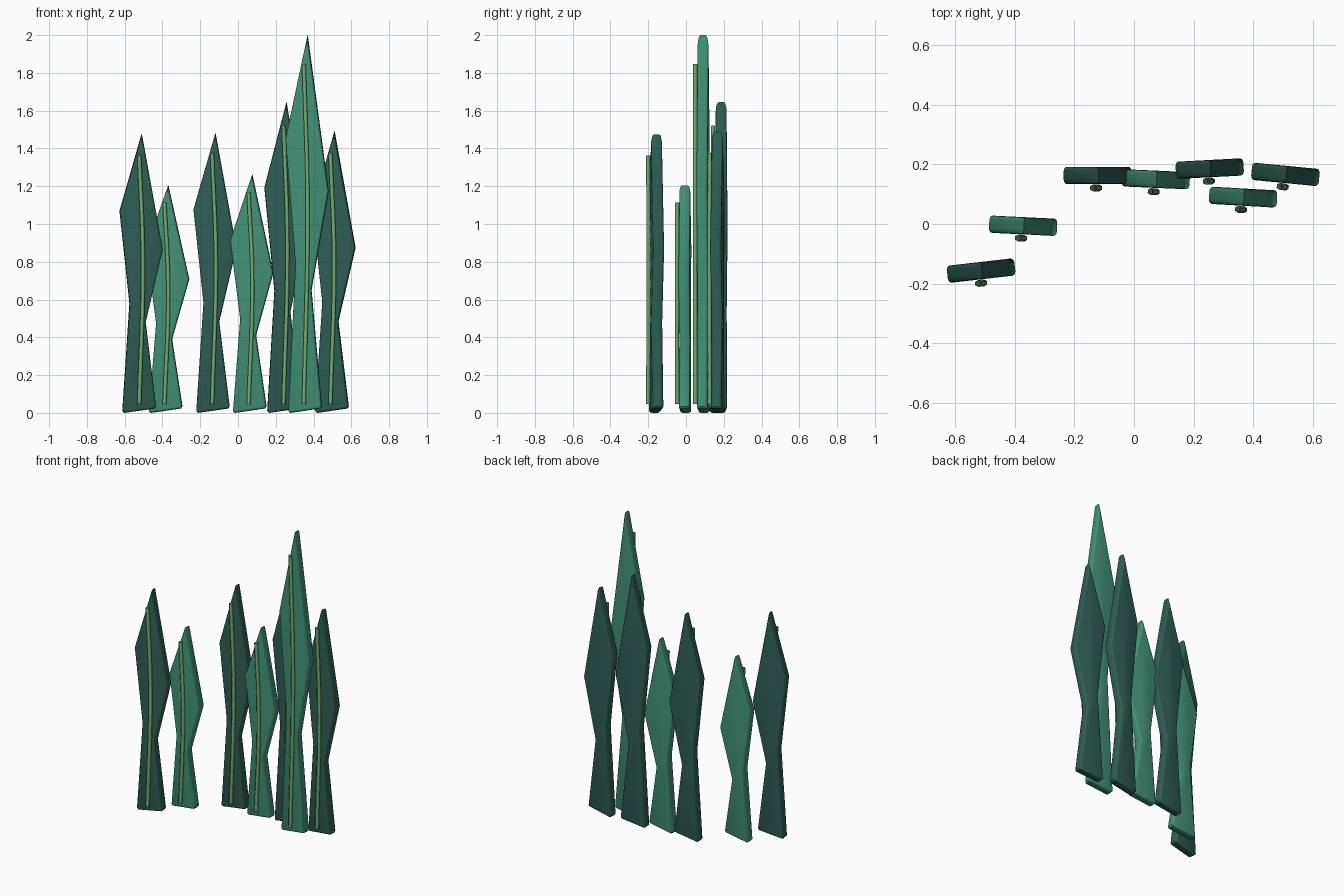
import bpy, bmesh, math
from mathutils import Vector, Matrix

cube = bpy.data.objects.get("Cube")
if cube:
    bpy.data.objects.remove(cube, do_unlink=True)


def material(name, rgb):
    m = bpy.data.materials.new(name)
    m.use_nodes = True
    colour = (*rgb, 1)
    m.diffuse_color = colour
    m.node_tree.nodes["Principled BSDF"].inputs["Base Color"].default_value = colour
    return m


DARK = material("dark green", (0.028, 0.112, 0.090))
LIGHT = material("sea green", (0.054, 0.285, 0.180))
RIB = material("pale green", (0.165, 0.420, 0.175))

HALF = 0.029       # half the blade thickness
ROUND = 0.011      # inset of the rounded rim
DEPTH = 0.015      # depth of the rounded rim
STEPS = 3


def outline(h):
    """Leaf outline, counter-clockwise seen from the front."""
    pts = [(-0.102, 0.010), (-0.092, 0.0), (0.067, 0.023), (0.075, 0.034),
           (0.020, 0.325 * h), (0.111, 0.587 * h), (0, h),
           (-0.117, 0.725 * h), (-0.064, 0.393 * h)]
    return [Vector(p) for p in pts]


def inset(pts, d):
    """Move every edge of the outline inwards by d, with mitred corners."""
    result = []
    for i, p in enumerate(pts):
        a = (p - pts[i - 1]).normalized()
        b = (pts[(i + 1) % len(pts)] - p).normalized()
        na, nb = Vector((-a.y, a.x)), Vector((-b.y, b.x))
        result.append(p + (na + nb) * d / (1 + na.dot(nb)))
    return result


def blade(name, h, mat, place):
    # rings from the front face to the back face, rounded at both rims
    bm = bmesh.new()
    front = []
    for s in range(STEPS + 1):
        a = math.pi / 2 * s / STEPS
        front.append((ROUND * (1 - math.sin(a)), -HALF + DEPTH * (1 - math.cos(a))))
    layers = front + [(d, -y) for d, y in reversed(front)]
    rings = []
    for d, y in layers:
        rings.append([bm.verts.new((p.x, y, p.y)) for p in inset(outline(h), d)])
    bm.faces.new(rings[0])
    bm.faces.new(rings[-1][::-1])
    n = len(rings[0])
    for r, q in zip(rings, rings[1:]):
        for i in range(n):
            j = (i + 1) % n
            bm.faces.new((r[i], q[i], q[j], r[j]))
    bmesh.ops.recalc_face_normals(bm, faces=bm.faces)
    mesh = bpy.data.meshes.new(name)
    bm.to_mesh(mesh)
    bm.free()
    mesh.materials.append(mat)
    ob = bpy.data.objects.new(name, mesh)
    ob.matrix_world = place
    bpy.context.collection.objects.link(ob)
    return ob


def rib(name, h, place):
    # thin open tube, bowed slightly sideways
    curve = bpy.data.curves.new(name, "CURVE")
    curve.dimensions = "3D"
    curve.bevel_depth = 0.0115
    curve.bevel_resolution = 1
    curve.resolution_u = 8
    spline = curve.splines.new("BEZIER")
    spline.bezier_points.add(2)
    path = [(-0.018, 0.048), (0.002, 0.54 * h), (-0.018, 0.924 * h)]
    for point, (x, z) in zip(spline.bezier_points, path):
        point.co = (x, -0.042, z)
        point.handle_left_type = point.handle_right_type = "AUTO"
    curve.materials.append(RIB)
    ob = bpy.data.objects.new(name, curve)
    ob.matrix_world = place
    bpy.context.collection.objects.link(ob)


# x, y, height, turn in degrees, colour
plants = [
    (-0.510, -0.156, 1.475, 6.5, DARK),
    (-0.369, -0.006, 1.205, -2.8, LIGHT),
    (-0.119, 0.163, 1.485, 0, DARK),
    (0.076, 0.150, 1.263, -2.5, LIGHT),
    (0.257, 0.186, 1.645, 3, DARK),
    (0.369, 0.090, 2.0, -3.3, LIGHT),
    (0.511, 0.166, 1.49, -5.5, DARK),
]
blades = []
for i, (x, y, h, turn, mat) in enumerate(plants, 1):
    place = Matrix.Translation((x, y, 0)) @ Matrix.Rotation(math.radians(turn), 4, "Z")
    blades.append(blade(f"leaf_blade_{i}", h, mat, place))
    rib(f"leaf_rib_{i}", h, place)

# smooth the rounded rims, keep the corners sharp
bpy.ops.object.select_all(action="DESELECT")
for ob in blades:
    ob.select_set(True)
bpy.context.view_layer.objects.active = blades[0]
bpy.ops.object.shade_smooth_by_angle(angle=math.radians(35))
